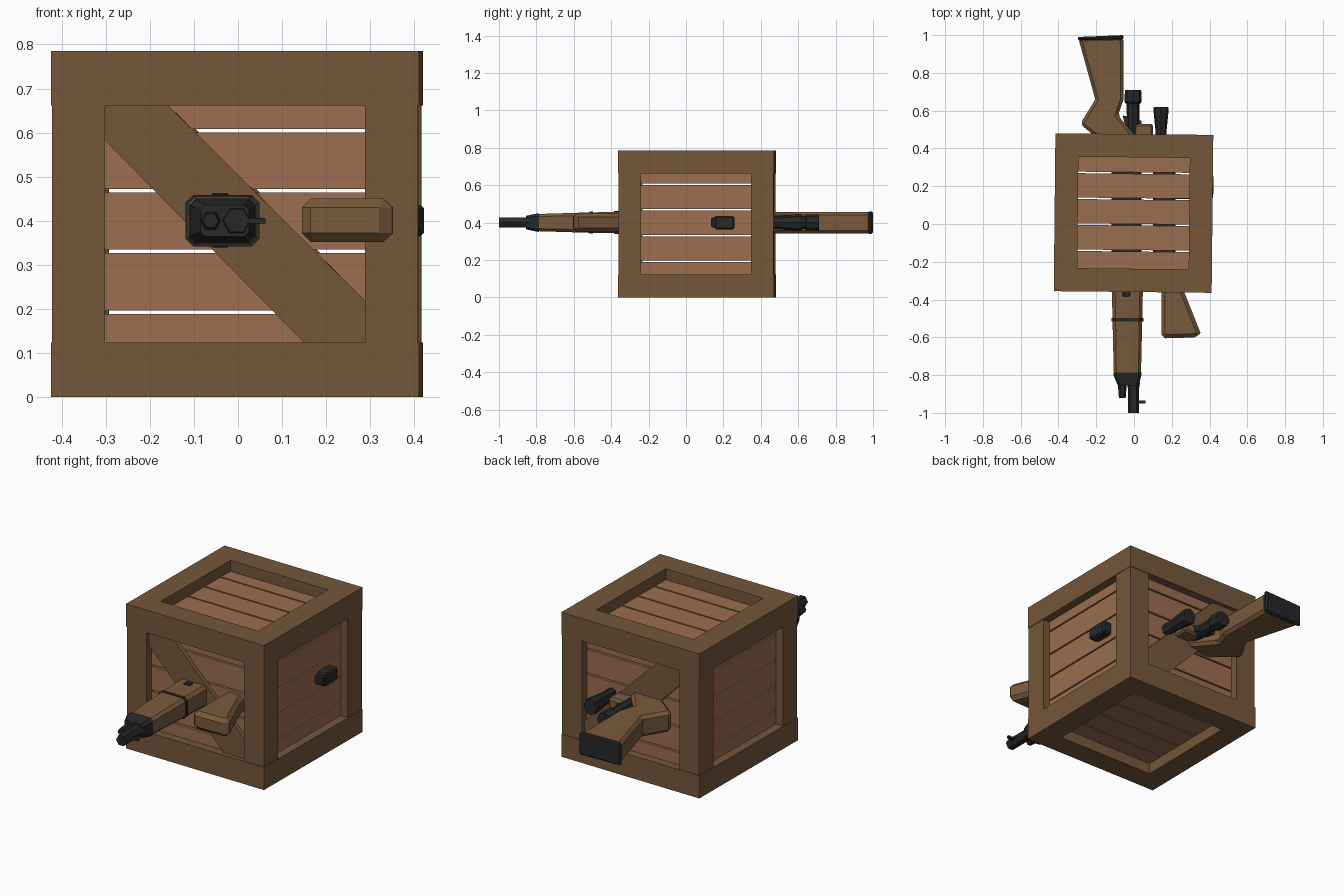
import bpy, bmesh, math
from mathutils import Matrix, Vector

cube = bpy.data.objects.get("Cube")
if cube:
    bpy.data.objects.remove(cube, do_unlink=True)


def material(name, rgb):
    m = bpy.data.materials.new(name)
    m.use_nodes = True
    m.diffuse_color = (*rgb, 1)
    m.node_tree.nodes["Principled BSDF"].inputs["Base Color"].default_value = (*rgb, 1)
    return m


FRAME = material("frame_brown", (0.178, 0.095, 0.042))
PLANK = material("plank_tan", (0.33, 0.155, 0.08))
STOCK = material("stock_brown", (0.19, 0.101, 0.045))
METAL = material("dark_metal", (0.02, 0.021, 0.022))


def finish(name, bm, mat, bevel=0):
    bmesh.ops.recalc_face_normals(bm, faces=bm.faces)
    mesh = bpy.data.meshes.new(name)
    bm.to_mesh(mesh)
    bm.free()
    mesh.materials.append(mat)
    ob = bpy.data.objects.new(name, mesh)
    bpy.context.collection.objects.link(ob)
    if bevel:
        mod = ob.modifiers.new("bevel", "BEVEL")
        mod.width, mod.segments, mod.limit_method = bevel, 1, "ANGLE"
        mod.angle_limit = math.radians(50)
    return ob


def box(name, lo, hi, mat, bevel=0):
    lo, hi = Vector(lo), Vector(hi)
    bm = bmesh.new()
    bmesh.ops.create_cube(bm, size=1)
    for v in bm.verts:
        v.co = (lo + hi) / 2 + v.co * (hi - lo)
    return finish(name, bm, mat, bevel)


def slab(name, outline, z0, z1, mat, bevel=0):
    """Top outline extruded upward."""
    bm = bmesh.new()
    face = bm.faces.new([bm.verts.new((x, y, z0)) for x, y in outline])
    ext = bmesh.ops.extrude_face_region(bm, geom=[face])["geom"]
    for v in ext:
        if isinstance(v, bmesh.types.BMVert):
            v.co.z = z1
    return finish(name, bm, mat, bevel)


def loft(name, stations, mat, sides=0):
    """Sections (y, centre x, half width, half height) along y; sides=0 is a chamfered box."""
    bm = bmesh.new()
    rings = []
    for y, cx, rx, rz in stations:
        if sides:
            pts = [(rx * math.cos(a), rz * math.sin(a))
                   for a in (math.tau * i / sides for i in range(sides))]
        else:
            c = 0.3 * min(rx, rz)
            pts = [(rx, rz - c), (rx - c, rz), (c - rx, rz), (-rx, rz - c),
                   (-rx, c - rz), (c - rx, -rz), (rx - c, -rz), (rx, c - rz)]
        rings.append([bm.verts.new((cx + px, y, GUN_Z + pz)) for px, pz in pts])
    for a, b in zip(rings, rings[1:]):
        for i in range(len(a)):
            j = (i + 1) % len(a)
            bm.faces.new((a[i], a[j], b[j], b[i]))
    bm.faces.new(rings[0])
    bm.faces.new(rings[-1])
    return finish(name, bm, mat)


# Crate, built around its own centre and then set in place
H = Vector((0.418, 0.418, 0.3925))
BEAM = 0.123
PLACE = Matrix.Translation((-0.0025, 0.058, H.z)) @ Matrix.Rotation(math.radians(-0.6), 4, "Z")
GUN_Z = 0.4
crate = []

# Twelve frame beams: rails along x and y, posts slightly inset
for s in (-1, 1):
    for t in (-1, 1):
        for axis, label in enumerate(("cross_rail", "side_rail", "post")):
            u, v = [i for i in range(3) if i != axis]
            lo, hi = Vector(), Vector()
            for i, sign in ((u, s), (v, t)):
                out = H[i] - (0.003 if axis == 2 else 0)
                lo[i], hi[i] = sorted((sign * out, sign * (H[i] - BEAM)))
            reach = H[axis] - (0 if axis == 0 else BEAM)
            lo[axis], hi[axis] = -reach, reach
            crate.append(box(label, lo, hi, FRAME))

# Recessed planks with open gaps on all six sides
GAPS = (-0.32, -0.2, -0.062, 0.075, 0.212, 0.32)
for normal, along, stack, depth in ((0, 1, 2, 0.045), (1, 0, 2, 0.045), (2, 0, 1, 0.06)):
    for s in (-1, 1):
        for a, b in zip(GAPS, GAPS[1:]):
            lo, hi = Vector(), Vector()
            lo[normal], hi[normal] = sorted((s * (H[normal] - depth),
                                             s * (H[normal] - depth - 0.025)))
            lo[along], hi[along] = -0.32, 0.32
            lo[stack], hi[stack] = a + 0.004, b - 0.004
            crate.append(box("plank", lo, hi, PLANK))

# Diagonal brace across front and back
W, T = H.x - BEAM, H.z - BEAM
brace = ((-W, T), (-W, T - 0.08), (0.157, -T), (W, -T), (W, 0.095 - T), (-0.152, T))
for s in (-1, 1):
    bm = bmesh.new()
    rings = [[bm.verts.new((x, s * y, z)) for x, z in brace] for y in (0.37, 0.395)]
    for ring in rings:
        bm.faces.new(ring)
    for i in range(len(brace)):
        j = (i + 1) % len(brace)
        bm.faces.new((rings[0][i], rings[0][j], rings[1][j], rings[1][i]))
    crate.append(finish("diagonal_brace", bm, FRAME))

for ob in crate:
    ob.matrix_world = PLACE

# First rifle, lying on its side with the muzzle to the front
loft("handguard", [(-0.25, -0.035, 0.084, 0.058), (-0.5, -0.035, 0.079, 0.055),
                   (-0.79, -0.035, 0.072, 0.046)], STOCK)
loft("handguard_band", [(-0.515, -0.035, 0.084, 0.058), (-0.498, -0.035, 0.084, 0.058)], METAL)
loft("handguard_cap", [(-0.785, -0.035, 0.075, 0.05), (-0.8, -0.035, 0.074, 0.048),
                       (-0.855, -0.03, 0.055, 0.036)], METAL)
loft("barrel", [(-0.84, -0.003, 0.035, 0.034), (-0.87, -0.003, 0.03, 0.03),
                (-1.0, -0.003, 0.03, 0.03)], METAL, 6)
loft("gas_tube", [(-0.84, -0.062, 0.024, 0.024), (-0.92, -0.062, 0.018, 0.018)], METAL, 6)
box("front_sight", (0.02, -0.95, 0.394), (0.062, -0.935, 0.406), METAL)
for z in (0.339, 0.455):
    box("handguard_rivet", (-0.06, -0.385, z), (-0.022, -0.35, z + 0.008), METAL, 0.003)
box("receiver", (-0.12, -0.26, 0.36), (0.04, 0.42, 0.44), METAL, 0.01)
slab("rear_stock", ((-0.295, 0.985), (-0.205, 0.66), (-0.285, 0.53), (-0.22, 0.475),
                    (-0.12, 0.4), (0.03, 0.4), (0.0, 0.475), (-0.085, 0.575),
                    (-0.055, 0.66), (-0.057, 0.99)), 0.343, 0.457, STOCK, 0.016)
slab("butt_pad", ((-0.299, 0.99), (-0.296, 0.972), (-0.055, 0.978), (-0.055, 1.0)),
     0.34, 0.46, METAL, 0.007)
slab("trigger_guard", ((-0.03, 0.45), (0.045, 0.45), (0.04, 0.545), (0.015, 0.56),
                       (-0.06, 0.575)), 0.385, 0.415, METAL)

# Second rifle, pointing the other way
slab("front_stock", ((0.145, -0.25), (0.145, -0.585), (0.165, -0.605), (0.34, -0.6),
                     (0.352, -0.575), (0.262, -0.35), (0.24, -0.25)), 0.352, 0.45, STOCK, 0.02)
box("second_receiver", (0.1, -0.27, 0.365), (0.22, 0.3, 0.435), METAL, 0.01)
loft("rear_barrel", [(0.28, -0.005, 0.03, 0.032), (0.635, -0.005, 0.034, 0.035),
                     (0.645, -0.005, 0.046, 0.044), (0.71, -0.005, 0.043, 0.042)], METAL, 8)
loft("rear_scope", [(0.28, 0.143, 0.024, 0.03), (0.5, 0.143, 0.03, 0.035),
                    (0.6, 0.143, 0.04, 0.046), (0.62, 0.143, 0.038, 0.044)], METAL, 8)
box("wooden_grip", (0.0, 0.38, 0.37), (0.1, 0.53, 0.43), STOCK, 0.01)

# Magazine end poking out through the side planks
box("magazine", (0.2, 0.152, 0.364), (0.422, 0.258, 0.436), METAL, 0.008)
box("magazine_rib", (0.2, 0.133, 0.374), (0.418, 0.16, 0.426), METAL, 0.006)
